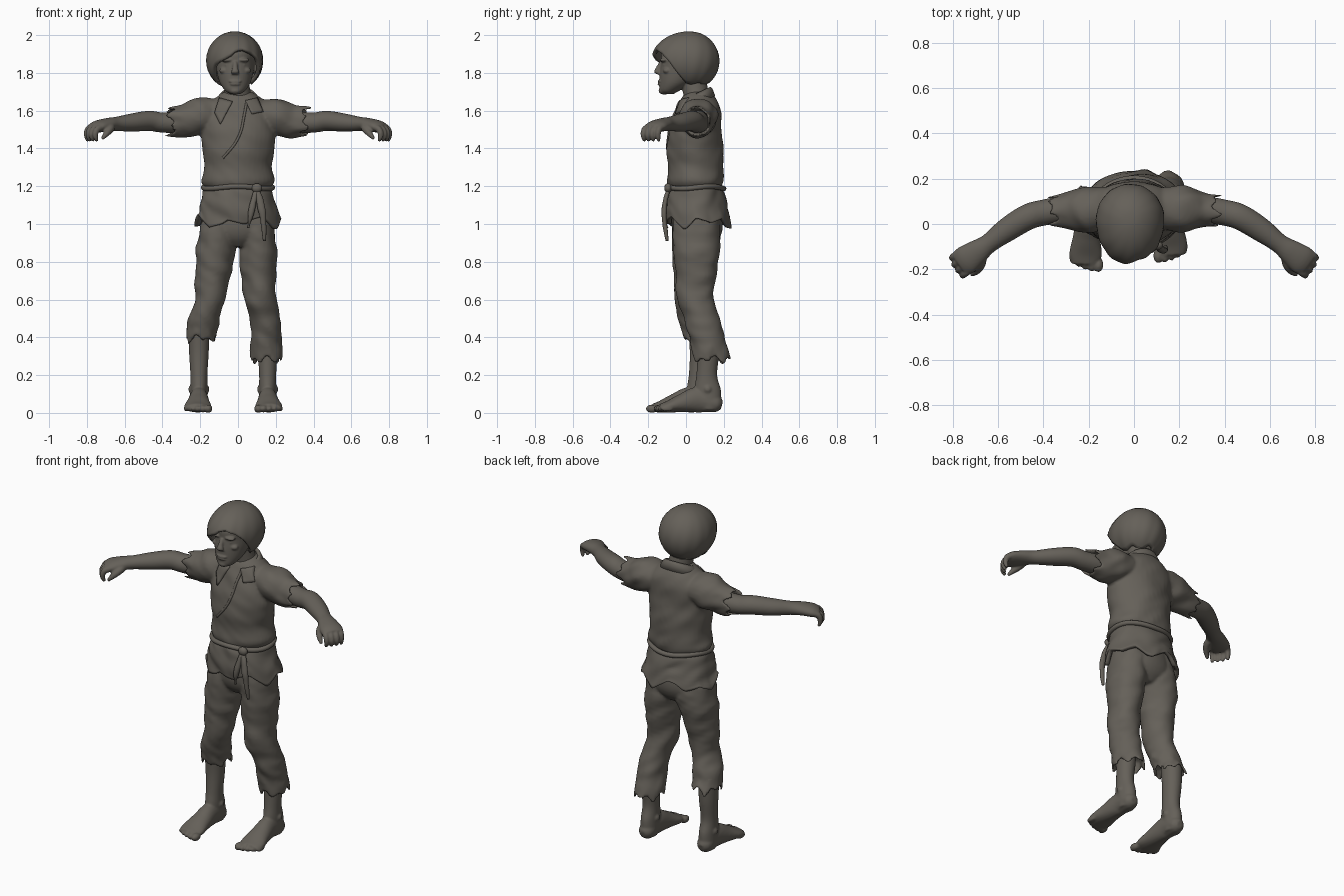
import bpy, bmesh, math, random
from math import sin, cos, pi
from mathutils import Vector, Matrix, noise
from mathutils.bvhtree import BVHTree

if "Cube" in bpy.data.objects:
    bpy.data.objects.remove(bpy.data.objects["Cube"])

clay = bpy.data.materials.new("grey brown clay")
clay.use_nodes = True
clay.diffuse_color = (0.13, 0.118, 0.1, 1)
clay.node_tree.nodes["Principled BSDF"].inputs["Base Color"].default_value = clay.diffuse_color


def add(name, data):
    ob = bpy.data.objects.new(name, data)
    bpy.context.collection.objects.link(ob)
    data.materials.append(clay)
    return ob


def finish(name, bm, voxel=0, smooth=0, thick=0):
    """Turn a bmesh into a smooth object, optionally fused or thickened."""
    bmesh.ops.recalc_face_normals(bm, faces=bm.faces)
    me = bpy.data.meshes.new(name)
    bm.to_mesh(me)
    me.polygons.foreach_set("use_smooth", [True] * len(me.polygons))
    ob = add(name, me)
    if thick:
        ob.modifiers.new("thickness", 'SOLIDIFY').thickness = thick
    if voxel:
        mod = ob.modifiers.new("fuse", 'REMESH')
        mod.mode, mod.voxel_size, mod.use_smooth_shade = 'VOXEL', voxel, True
    if smooth:
        mod = ob.modifiers.new("soften", 'SMOOTH')
        mod.iterations, mod.factor = smooth, 0.5
    return ob


def spline(pts, steps):
    """Catmull-Rom interpolation of equal-length tuples."""
    out = []
    for i in range(len(pts) - 1):
        a, b, c, d = (pts[max(0, min(len(pts) - 1, i + k))] for k in (-1, 0, 1, 2))
        for s in range(steps):
            t = s / steps
            out.append([0.5 * (2 * q + (r - p) * t + (2 * p - 5 * q + 4 * r - w) * t * t
                        + (3 * q - p - 3 * r + w) * t ** 3) for p, q, r, w in zip(a, b, c, d)])
    return out + [list(pts[-1])]


def tatter(a, seed):
    """Ragged edge profile, roughly -1 to 1."""
    tri = lambda v: abs((v % 1) * 2 - 1) * 2 - 1
    return 0.6 * tri(a * 7 / (2 * pi) + seed) + 0.5 * tri(a * 4 / (2 * pi) + seed * 2.3)


def loft(bm, rings, upright=True, hem=0, fold=0, n=40, steps=6, seed=0.3):
    """Skin ellipses (x, y, z, width, depth); hem tatters and hollows the last end."""
    path = spline(rings, steps)
    loops = []
    last = len(path) - 1
    for i, (x, y, z, w, d) in enumerate(path):
        p = Vector((x, y, z))
        t = Vector(path[min(i + 1, last)][:3]) - Vector(path[max(i - 1, 0)][:3])
        t.normalize()
        u, v = Vector((1, 0, 0)), Vector((0, 1, 0))
        if not upright:
            u = t.cross(Vector((0, 0, 1))).normalized()
            v = u.cross(t)
        ramp = max(0, (i - last + 8) / 8)
        loop = []
        for k in range(n):
            a = 2 * pi * k / n
            q = p + u * w * cos(a) + v * d * sin(a)
            if fold:
                q += (q - p).normalized() * fold * noise.noise(Vector((q.x * 9, q.y * 9, q.z * 16 + q.x * 9 + seed)))
            loop.append(q + t * hem * ramp * tatter(a, seed))
        loops.append(loop)
    if hem:
        c, back = Vector(path[-1][:3]), t * -0.07
        loops += [[c + (q - c) * 0.88 for q in loops[last]],
                  [c + (q - c) * 0.75 + back for q in loops[last]]]
    vs = [[bm.verts.new(q) for q in loop] for loop in loops]
    for r, s in zip(vs, vs[1:]):
        for k in range(n):
            bm.faces.new((r[k], r[(k + 1) % n], s[(k + 1) % n], s[k]))
    bm.faces.new(vs[0])
    bm.faces.new(vs[-1])


def ball(bm, loc, size):
    mat = Matrix.Translation(loc) @ Matrix.Diagonal((*size, 1))
    bmesh.ops.create_uvsphere(bm, u_segments=20, v_segments=12, radius=1, matrix=mat)


def cord(name, pts, r, closed=False):
    cu = bpy.data.curves.new(name, 'CURVE')
    cu.dimensions, cu.bevel_depth, cu.bevel_resolution, cu.use_fill_caps = '3D', r, 3, True
    sp = cu.splines.new('POLY')
    sp.points.add(len(pts) - 1)
    for point, q in zip(sp.points, pts):
        point.co = (*q, 1)
    sp.use_cyclic_u, sp.use_smooth = closed, True
    return add(name, cu)


# Shirt body and sleeves
bm = bmesh.new()
loft(bm, [(0, .065, 1.70, .07, .06), (0, .065, 1.665, .125, .09), (0, .065, 1.60, .19, .118),
          (0, .05, 1.5, .2, .137), (0, .047, 1.4, .19, .15), (0, .05, 1.3, .178, .146),
          (0, .05, 1.23, .193, .15), (0, .05, 1.19, .172, .138)], fold=.008)
front = BVHTree.FromBMesh(bm)
for s in (1, -1):
    loft(bm, [(s * .08, .07, 1.575, .08, .08), (s * .2, .065, 1.568, .105, .1),
              (s * .29, .062, 1.545, .08, .086), (s * .36, .058, 1.54, .07, .078)],
         upright=False, hem=.035, fold=.012, seed=.3 + s * .2)
finish("shirt", bm, .009, 2)


def on_chest(x, z, lift=0.0):
    hit = front.ray_cast(Vector((x, -1, z)), Vector((0, 1, 0)))[0]
    return Vector((x, (hit.y if hit else -.02) - lift, z))


# Shirt skirt with ragged hem
bm = bmesh.new()
loft(bm, [(0, .05, 1.21, .165, .13), (0, .05, 1.17, .185, .15), (0, .053, 1.1, .203, .162),
          (0, .065, 1.01, .228, .172)], hem=.04, fold=.012, n=96, seed=.55)
finish("shirt_skirt", bm)

# Belt, knot and hanging ends
ring = [(.182 * cos(a), .05 + .15 * sin(a), 1.193 + .006 * sin(3 * a)) for a in (2 * pi * k / 64 for k in range(64))]
cord("belt", ring, .014, True)
bm = bmesh.new()
ball(bm, (.1, -.095, 1.19), (.028, .02, .025))
for x, z, w in ((.055, .98, .016), (.14, .91, .019)):
    loft(bm, [(.1, -.09, 1.19, .012, .01), (.1 + (x - .1) * .4, -.11, 1.12, w, .012),
              (.1 + (x - .1) * .8, -.115, 1.03, w * .8, .012), (x, -.1, z, .007, .007)], n=16, fold=.006)
finish("belt_ends", bm)

# Shirt opening, collar band and collar flaps
slit = spline([(.045, 1.64), (.03, 1.56), (.015, 1.49), (-.02, 1.42), (-.08, 1.35)], 6)
cord("shirt_opening", [on_chest(x, z, 0) for x, z in slit], .007)
bm = bmesh.new()
rows = []
for k in range(41):
    a = math.radians(-62 + 304 * k / 40)
    lean = sin(a)
    rows.append([bm.verts.new((w * cos(a), .055 + d * sin(a), 1.672 + .035 * lean + h))
                 for w, d, h in ((.075, .065, 0), (.085, .075, .02), (.1, .086, .008), (.122, .1, -.03))])
for r, s in zip(rows, rows[1:]):
    for i in range(3):
        bm.faces.new((r[i], s[i], s[i + 1], r[i + 1]))
finish("collar", bm, thick=.01)
bm = bmesh.new()
for corners in (((.04, 1.655), (.105, 1.67), (.075, 1.585), (.135, 1.595)),
                ((-.03, 1.65), (-.1, 1.67), (-.095, 1.53), (-.125, 1.59))):
    p = [Vector(c) for c in corners]
    grid = [[bm.verts.new(on_chest(*p[0].lerp(p[1], i / 6).lerp(p[2].lerp(p[3], i / 6), j / 6), .01))
             for i in range(7)] for j in range(7)]
    for j in range(6):
        for i in range(6):
            bm.faces.new((grid[j][i], grid[j][i + 1], grid[j + 1][i + 1], grid[j + 1][i]))
finish("collar_flaps", bm, thick=.014)

# Trousers: hips and two uneven ragged legs
bm = bmesh.new()
loft(bm, [(0, .055, 1.14, .16, .12), (0, .06, 1.0, .19, .135), (0, .06, .93, .17, .12), (0, .06, .88, .06, .08)])
loft(bm, [(.09, .055, 1.06, .09, .12), (.105, .058, .9, .1, .127), (.11, .052, .75, .094, .108),
          (.117, .05, .6, .086, .098), (.142, .092, .48, .084, .094), (.147, .115, .38, .084, .094),
          (.15, .135, .28, .087, .1)], hem=.03, fold=.012, seed=.2)
loft(bm, [(-.09, .055, 1.06, .09, .12), (-.113, .055, .9, .108, .125), (-.132, .04, .75, .096, .108),
          (-.15, .028, .6, .077, .092), (-.178, .045, .5, .08, .09), (-.195, .08, .39, .084, .092)],
     hem=.035, fold=.012, seed=.7)
finish("trousers", bm, .009, 2)

# Bare calves, feet and toes
for side, s, x, dy in (("left", 1, .157, 0), ("right", -1, -.207, -.04)):
    bm = bmesh.new()
    loft(bm, [(x, .115 + dy, .46, .058, .065), (x, .118 + dy, .32, .052, .058), (x, .11 + dy, .2, .045, .055),
              (x, .115 + dy, .12, .046, .07), (x, .125 + dy, .05, .046, .06), (x, .125 + dy, .015, .04, .05)])
    loft(bm, [(x, .19 + dy, .04, .02, .022), (x, .16 + dy, .048, .044, .046), (x, .07 + dy, .07, .048, .068),
              (x + s * .003, -.02 + dy, .052, .06, .05), (x + s * .006, -.09 + dy, .034, .072, .032),
              (x + s * .006, -.135 + dy, .026, .06, .022)], upright=False)
    for k in range(5):
        ball(bm, (x + s * (-.05 + k * .029), -.14 + dy + k * k * .0025, .022),
             (.022 - k * .002, .033, .022 - k * .002))
    for e in (-1, 1):
        ball(bm, (x + e * .042, .115 + dy, .125), (.014, .02, .02))
    finish(side + "_foot", bm, .007, 2)

# Arms with curled hands
along, across = Vector((.79, -.61, 0)), Vector((.61, .79, 0))
for side, s in (("left", 1), ("right", -1)):
    bm = bmesh.new()
    loft(bm, [(.15, .075, 1.565, .065, .065), (.3, .065, 1.54, .06, .058), (.4, .05, 1.537, .057, .053),
              (.47, .03, 1.546, .057, .053), (.56, -.025, 1.537, .053, .048), (.64, -.085, 1.53, .043, .038),
              (.69, -.122, 1.526, .054, .035), (.74, -.158, 1.516, .064, .032), (.768, -.178, 1.505, .056, .024)],
         upright=False)
    for k in range(4):
        base = Vector((.75, -.165, 1.512)) + across * (.045 - k * .03)
        reach = (.022, .03, .031, .03)[k]
        loft(bm, [(*base, .017, .018), (*(base + along * reach + Vector((0, 0, -.012))), .016, .017),
                  (*(base + along * reach * 1.4 + Vector((0, 0, -.042))), .014, .015),
                  (*(base + along * reach * 1.0 + Vector((0, 0, -.075))), .008, .008)], upright=False, n=14)
    loft(bm, [(.67, -.13, 1.52, .022, .022), (.675, -.175, 1.505, .021, .022), (.695, -.207, 1.48, .017, .017),
              (.72, -.225, 1.45, .008, .008)], upright=False, n=14)
    if s < 0:
        bmesh.ops.scale(bm, vec=(-1, 1, 1), verts=bm.verts)
    finish(side + "_arm", bm, .006, 2)

# Head and neck with face features
bm = bmesh.new()
c = -.015
loft(bm, [(0, .07, 1.6, .085, .075), (0, .055, 1.68, .07, .068), (c, .035, 1.78, .068, .07)])
loft(bm, [(c, -.095, 1.688, .025, .028), (c, -.088, 1.705, .052, .052), (c, -.055, 1.745, .08, .086),
          (c, -.025, 1.8, .096, .115), (c, -.005, 1.855, .103, .128), (c, .005, 1.91, .108, .135),
          (c, .01, 1.96, .08, .1), (c, .01, 1.98, .04, .05)])
loft(bm, [(c, -.128, 1.86, .011, .012), (c, -.144, 1.83, .014, .014), (c, -.152, 1.805, .021, .017),
          (c, -.142, 1.792, .018, .01)], n=20)
ball(bm, (c, -.115, 1.705), (.034, .03, .02))
for z, w in ((1.755, .034), (1.74, .028)):
    ball(bm, (c, -.136, z), (w, .014, .008))
for s in (-1, 1):
    ball(bm, (c + s * .042, -.118, 1.868), (.034, .021, .011))
    ball(bm, (c + s * .04, -.108, 1.842), (.018, .016, .012))
    ball(bm, (c + s * .056, -.1, 1.812), (.028, .022, .018))
    ball(bm, (c + s * .108, .01, 1.825), (.014, .025, .04))
finish("head", bm, .005, 2)

# Hair cap with swept fringe
bm = bmesh.new()
n, m = 80, 14
rows = []
for j in range(1, m + 1):
    row = []
    for k in range(n):
        a = 2 * pi * k / n
        f = max(0, min(1, (-sin(a) - .1) / .7))
        low = 1.755 + .15 * f * f * (3 - 2 * f) - .055 * f * max(0, -cos(a)) * 1.6 + .012 * tatter(a * 1.0, .4)
        th = math.acos(max(-.95, min(1, (low - 1.865) / .135))) * j / m
        r = sin(th) * (1 + .012 * sin(a * 13 + th * 3) * j / m)
        row.append(bm.verts.new((-.017 + .131 * r * cos(a), .02 + (.137 if sin(a) > 0 else .182) * r * sin(a),
                                 1.865 + .135 * cos(th))))
    rows.append(row)
for r, q in zip(rows, rows[1:]):
    for k in range(n):
        bm.faces.new((r[k], r[(k + 1) % n], q[(k + 1) % n], q[k]))
bm.faces.new(rows[0])
finish("hair", bm, thick=.02)
